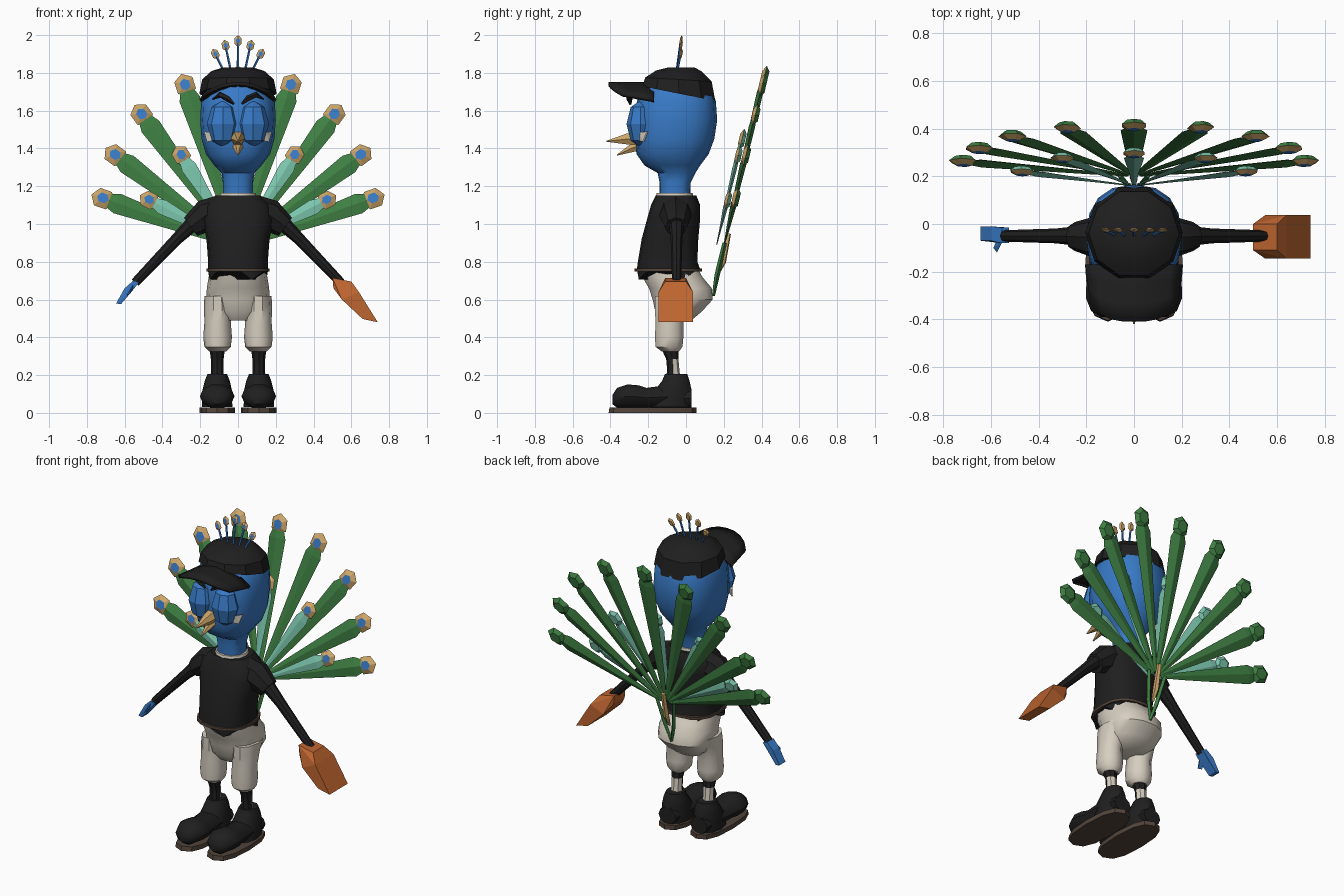
import bpy, bmesh, math
from mathutils import Vector as V

if "Cube" in bpy.data.objects:
    bpy.data.objects.remove(bpy.data.objects["Cube"])


def lin(c):
    c /= 255
    return c / 12.92 if c < 0.04045 else ((c + 0.055) / 1.055) ** 2.4


MATS = {}
for mname, rgb in {"blue": (56, 122, 198), "black": (31, 31, 32), "beige": (214, 206, 192),
                   "orange": (190, 101, 48), "green": (62, 126, 66), "teal": (122, 196, 172),
                   "tan": (206, 166, 104), "dark_brown": (82, 68, 58)}.items():
    m = bpy.data.materials.new(mname)
    m.diffuse_color = (*[lin(c) for c in rgb], 1)
    m.use_nodes = True
    m.node_tree.nodes["Principled BSDF"].inputs["Base Color"].default_value = m.diffuse_color
    MATS[mname] = m


def finish(name, bm, mats, smooth=0):
    """Turn a bmesh into a named object with its materials and shading."""
    bmesh.ops.recalc_face_normals(bm, faces=bm.faces)
    me = bpy.data.meshes.new(name)
    bm.to_mesh(me)
    bm.free()
    ob = bpy.data.objects.new(name, me)
    bpy.context.collection.objects.link(ob)
    for mn in mats.split():
        me.materials.append(MATS[mn])
    if smooth:
        bpy.ops.object.select_all(action='DESELECT')
        ob.select_set(True)
        bpy.context.view_layer.objects.active = ob
        bpy.ops.object.shade_smooth_by_angle(angle=math.radians(smooth))
    return ob


def skin(bm, rings, n, p=2.0, phase=0.0, caps=True):
    """Join rings of (centre, half axis, half axis) into a closed tube."""
    loops = []
    for c, a, b in rings:
        loop = []
        for i in range(n):
            t = 2 * math.pi * (i + phase) / n
            u, w = math.cos(t), math.sin(t)
            u, w = (math.copysign(abs(q) ** (2 / p), q) for q in (u, w))
            loop.append(bm.verts.new(c + a * u + b * w))
        loops.append(loop)
    for l0, l1 in zip(loops, loops[1:]):
        for i in range(n):
            j = (i + 1) % n
            bm.faces.new((l0[i], l0[j], l1[j], l1[i]))
    if caps:
        bm.faces.new(loops[0])
        bm.faces.new(loops[-1])
    return loops


def stack(name, rows, mat, n=12, cx=0, p=2.0, smooth=40, tilt=None):
    """Upright form; rows are (z, y front, y back, half width)."""
    bm = bmesh.new()
    rings = []
    for k, (z, y0, y1, rx) in enumerate(rows):
        r = (y1 - y0) / 2
        rings.append((V((cx, (y0 + y1) / 2, z)), V((rx, 0, 0)), V((0, r, r * (tilt[k] if tilt else 0)))))
    skin(bm, rings, n, p)
    return finish(name, bm, mat, smooth)


def tube(name, pts, radii, mat, n=8, smooth=40):
    """Round limb along a path."""
    bm = bmesh.new()
    pts = [V(q) for q in pts]
    rings = []
    for i, q in enumerate(pts):
        d = (pts[min(i + 1, len(pts) - 1)] - pts[max(i - 1, 0)]).normalized()
        a = d.cross(V((0, 1, 0)) if abs(d.y) < 0.8 else V((0, 0, 1))).normalized()
        rings.append((q, a * radii[i], d.cross(a) * radii[i]))
    skin(bm, rings, n)
    return finish(name, bm, mat, smooth)


def hull(name, pts, mat):
    bm = bmesh.new()
    bmesh.ops.convex_hull(bm, input=[bm.verts.new(q) for q in pts])
    return finish(name, bm, mat)


# Head with neck, eyelids, cheeks, brows and beak
stack("head_and_neck", [(1.10, -.14, .02, .08), (1.22, -.14, .025, .08), (1.27, -.15, .05, .088),
      (1.31, -.22, .075, .125), (1.37, -.262, .12, .17), (1.45, -.272, .15, .193), (1.55, -.272, .165, .2),
      (1.65, -.26, .158, .195), (1.73, -.22, .13, .165), (1.78, -.15, .07, .1)], "blue", 16, p=2.4)
for s, side in ((-1, "right"), (1, "left")):
    bm = bmesh.new()
    bmesh.ops.create_uvsphere(bm, u_segments=8, v_segments=4, radius=1)
    for v in bm.verts:
        v.co = V((s * .08 + v.co.x * .085, -.24 + v.co.y * .075, 1.53 + v.co.z * .125))
    finish(side + "_eyelid", bm, "blue")
    hull(side + "_cheek", [(s * x, y - o, z) for o in (0, .008) for x, y, z in
         ((.115, -.25, 1.475), (.135, -.24, 1.44), (.165, -.222, 1.435), (.18, -.20, 1.49), (.15, -.236, 1.485))], "beige")
    tube(side + "_brow", [(s * .02, -.295, 1.635), (s * .055, -.30, 1.665), (s * .095, -.285, 1.685),
         (s * .135, -.25, 1.66)], [.006, .017, .016, .004], "black", 5)
tube("upper_beak", [(0, -.25, 1.455), (0, -.31, 1.45), (0, -.42, 1.438)], [.042, .034, .003], "tan", 6)
tube("lower_beak", [(0, -.25, 1.415), (0, -.29, 1.40), (0, -.365, 1.365)], [.03, .024, .003], "tan", 6)

# Cap crown and curved brim
stack("cap_crown", [(1.69, -.24, .165, .205), (1.765, -.225, .145, .19), (1.81, -.165, .09, .14),
      (1.828, -.1, .05, .08)], "black", 10, smooth=30, tilt=[-.2, -.06, -.02, 0])
bm = bmesh.new()
grid = []
for i in range(9):
    x = -.2 + .05 * i
    k = abs(x) / .2
    grid.append([bm.verts.new((x * (1 - .1 * t * k), -.17 * (1 - t) + t * (-.41 + .075 * k ** 3),
                 1.742 - 1.5 * x * x - .03 * k * (1 - t))) for t in (0, .33, .66, 1)])
for c0, c1 in zip(grid, grid[1:]):
    for j in range(3):
        bm.faces.new((c0[j], c1[j], c1[j + 1], c0[j + 1]))
brim = finish("cap_brim", bm, "black", 40)
mod = brim.modifiers.new("thickness", 'SOLIDIFY')
mod.thickness, mod.offset = .018, 0

# Shirt with a ragged hem, collar and waistband
shirt = stack("shirt", [(.74, -.26, .075, .16), (.80, -.255, .06, .158), (.92, -.235, .065, .167),
              (1.03, -.205, .075, .19), (1.10, -.185, .075, .175), (1.15, -.16, .055, .12)], "black", 16, p=2.5)
for v in shirt.data.vertices:
    if v.co.z < .75:
        v.co.z += (.02, -.035, .0, .02)[v.index % 4]
stack("waistband", [(.748, -.272, .085, .168), (.764, -.272, .085, .168)], "dark_brown", 16, p=2.5)
stack("collar", [(1.14, -.16, .04, .1), (1.165, -.155, .035, .093)], "beige", 12)

# Sleeves, arms, hand and mitt
for s, side in ((-1, "right"), (1, "left")):
    tube(side + "_sleeve", [(s * .10, -.055, 1.06), (s * .17, -.055, 1.045), (s * .25, -.052, .985)],
         [.09, .086, .06], "black", 8)
    tube(side + "_arm", [(s * .2, -.05, 1.04), (s * .33, -.05, .915), (s * .545, -.05, .69)],
         [.045, .031, .024], "black", 8)
hull("hand", [(x, y, z) for x, z in ((-.525, .69), (-.56, .645), (-.555, .70)) for y in (-.08, -.015)] +
     [(x, y, z) for x, z in ((-.60, .66), (-.645, .58), (-.62, .575)) for y in (-.07, -.01)], "blue")
hull("thumb", [(-.545, -.05, .67), (-.57, -.05, .65), (-.555, -.08, .68), (-.575, -.12, .63), (-.59, -.10, .62)], "blue")
hull("mitt", [(x, y, z) for x, z in ((.50, .715), (.60, .695), (.505, .66)) for y in (-.11, .0)] +
     [(x, y, z) for x, z in ((.55, .60), (.64, .64), (.74, .48), (.66, .497)) for y in (-.145, .037)], "orange")

# Trousers, socks, shoes and soles
stack("trouser_seat", [(.49, -.13, .03, .09), (.535, -.165, .085, .145), (.60, -.18, .145, .168), (.66, -.20, .14, .165),
      (.72, -.235, .09, .155), (.765, -.24, .065, .15)], "beige", 14, p=2.3)
for s, side in ((-1, "right"), (1, "left")):
    stack(side + "_trouser_leg", [(.325, -.13, -.035, .045), (.35, -.165, -.015, .07), (.40, -.168, -.01, .076),
          (.48, -.165, -.01, .07), (.56, -.17, .02, .072), (.62, -.17, .06, .07)], "beige", 10, s * .108)
    sock = stack(side + "_sock", [(.18, -.105, -.03, .036), (.23, -.1, -.035, .033), (.285, -.105, -.04, .034),
                 (.35, -.135, -.04, .042)], "black beige", 8, s * .11)
    for f in sock.data.polygons:
        f.material_index = int(.18 < f.center.z < .285 and f.normal.y > .3 and abs(f.normal.z) < .5)
    stack(side + "_shoe_ankle", [(.03, -.2, .035, .08), (.12, -.17, .035, .078), (.17, -.13, .022, .066),
          (.205, -.115, .01, .052)], "black", 10, s * .11)
    bm = bmesh.new()
    skin(bm, [(V((s * .11, y, z)), V((rx, 0, 0)), V((0, 0, rz))) for y, z, rx, rz in
         ((-.39, .07, .03, .025), (-.365, .08, .07, .055), (-.31, .088, .092, .066), (-.25, .085, .09, .064),
          (-.21, .08, .078, .055), (-.10, .085, .075, .065), (.03, .075, .06, .05))], 10)
    finish(side + "_shoe_toe", bm, "black", 40)
    stack(side + "_sole", [(0, -.41, .055, .095), (.028, -.405, .055, .095)], "dark_brown", 12, s * .11, p=2.6)


def eyespot(bm, c, d, across, n, r, long, back):
    """Six-sided feather tip: back cap, tan rim and blue centre."""
    rings = [(c + n * w, d * (r * q * long), across * (r * q)) for w, q in
             ((-.4 * r, .6), (-.05 * r, 1), (.25 * r, .5))]
    start = len(bm.faces)
    skin(bm, rings, 6)
    bm.faces.ensure_lookup_table()
    new = bm.faces[start:]
    for f in new[:6] + [new[12]]:
        f.material_index = back
    for f in new[6:12]:
        f.material_index = 1
    new[13].material_index = 2


# Tail fan: tapered vanes ending in eyespots
LEAN = .235
front = V((0, -1, LEAN)).normalized()


def feather(name, x, z, y0, half, r, colour):
    pivot = V((0, y0, .88))
    tip = V((x, y0 + LEAN * (z - .88), z))
    d = (tip - pivot).normalized()
    across = d.cross(front)
    length = (tip - pivot).length
    bm = bmesh.new()
    skin(bm, [(pivot + d * t, across * w, front * (w * .3)) for t, w in
         ((.03, .009), (.2, half * .42), (length - .08, half), (length - .02, half * .6))], 4)
    eyespot(bm, tip, d, across, front, r, 1.12, 0)
    finish(name, bm, colour + " tan blue")


for i, (x, z) in enumerate(((0, 1.775), (.28, 1.735), (.51, 1.58), (.65, 1.365), (.715, 1.135))):
    for s in ((-1, 1) if x else (1,)):
        feather(f"long_feather_{i}_{'c' if not x else 'rl'[s > 0]}", s * x, z, .2, .056, .058, "green")
for i, (x, z) in enumerate(((0, 1.45), (.3, 1.365), (.47, 1.127))):
    for s in ((-1, 1) if x else (1,)):
        feather(f"short_feather_{i}_{'c' if not x else 'rl'[s > 0]}", s * x, z, .16, .042, .05, "teal")
for s, side in ((-1, "right"), (1, "left")):
    tube(side + "_tail_stem", [(0, .145, .62), (s * .03, .165, .73), (s * .06, .205, .9)],
         [.008, .014, .012], "green", 4, 0)
tube("tail_quill", [(0, .165, .73), (0, .195, .8), (0, .225, .95)], [.008, .018, .014], "tan", 5, 0)

# Head crest: thin stems with small eyespots
for i, (x0, x, z) in enumerate(((-.07, -.12, 1.9), (-.035, -.066, 1.945), (0, 0, 1.969),
                                (.035, .066, 1.945), (.07, .12, 1.9))):
    base, tip = V((x0, -.05, 1.80)), V((x, -.028, z))
    tube(f"crest_stem_{i}", [base, tip], [.007, .006], "blue", 5, 0)
    d = (tip - base).normalized()
    n = V((0, -1, .2)).normalized()
    bm = bmesh.new()
    eyespot(bm, tip, d, d.cross(n).normalized(), n, .022, 1.4, 1)
    finish(f"crest_tip_{i}", bm, "tan tan blue")
